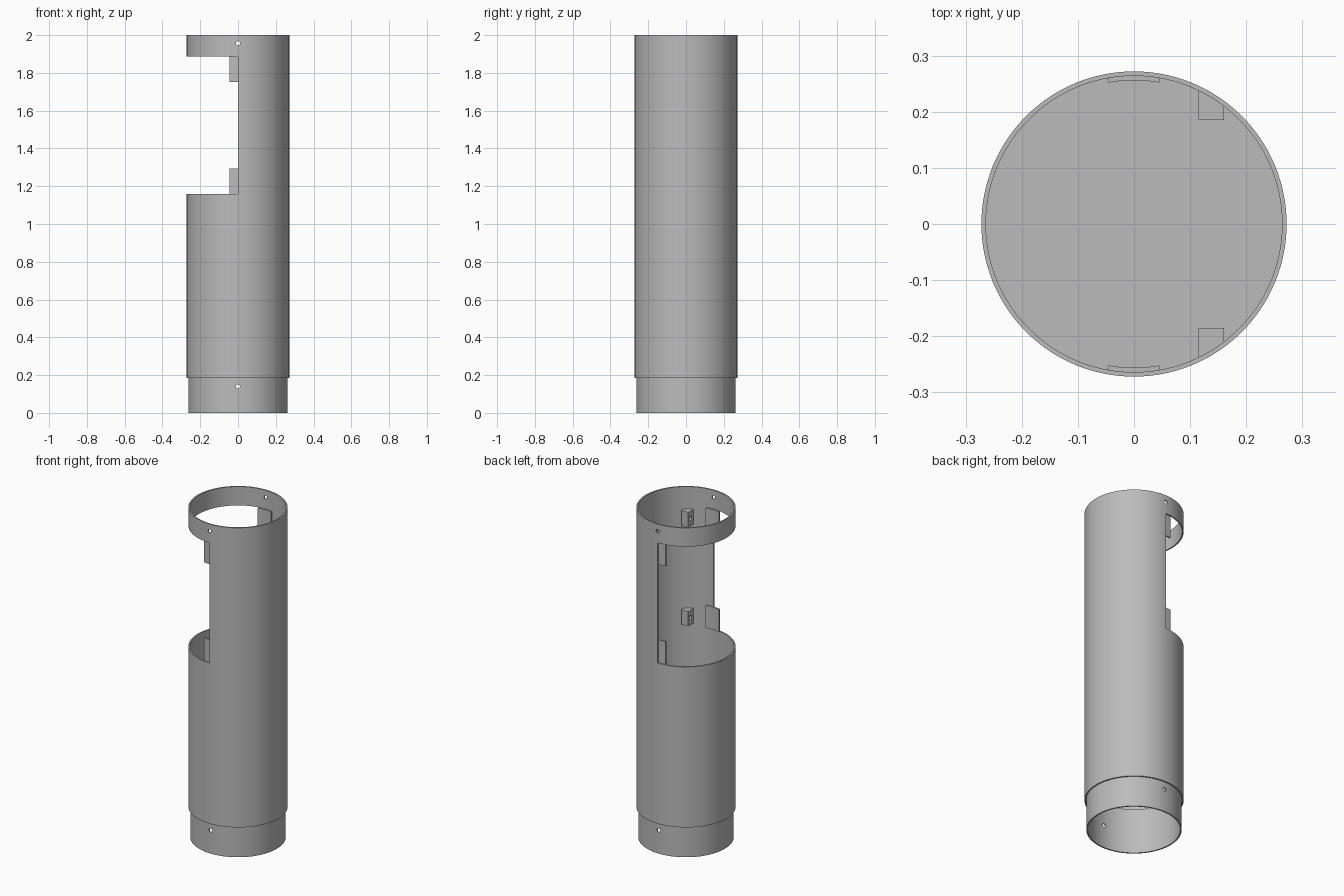
import bpy, bmesh, math
from mathutils import Matrix

if "Cube" in bpy.data.objects:
    bpy.data.objects.remove(bpy.data.objects["Cube"], do_unlink=True)

OUTER, INNER, TAB_IN = 0.272, 0.264, 0.256
WINDOW_LOW, WINDOW_HIGH = 1.158, 1.886

grey = bpy.data.materials.new("plain_grey")
grey.use_nodes = True
grey.diffuse_color = (0.5, 0.5, 0.5, 1)
grey.node_tree.nodes["Principled BSDF"].inputs["Base Color"].default_value = (0.5, 0.5, 0.5, 1)


def finish(name, bm):
    bmesh.ops.recalc_face_normals(bm, faces=bm.faces)
    mesh = bpy.data.meshes.new(name)
    bm.to_mesh(mesh)
    bm.free()
    mesh.materials.append(grey)
    obj = bpy.data.objects.new(name, mesh)
    bpy.context.collection.objects.link(obj)
    return obj


def tube(name, r_in, r_out, z0, z1, steps=128):
    """Open pipe made by spinning a rectangular wall section."""
    bm = bmesh.new()
    corners = [(r_in, z0), (r_out, z0), (r_out, z1), (r_in, z1)]
    verts = [bm.verts.new((r, 0, z)) for r, z in corners]
    edges = [bm.edges.new((verts[i], verts[(i + 1) % 4])) for i in range(4)]
    bmesh.ops.spin(bm, geom=verts + edges, cent=(0, 0, 0), axis=(0, 0, 1),
                   angle=math.tau, steps=steps)
    bmesh.ops.remove_doubles(bm, verts=bm.verts, dist=1e-5)
    return finish(name, bm)


def prism(name, outline, z0, z1):
    """Flat outline extruded upward."""
    bm = bmesh.new()
    face = bm.faces.new([bm.verts.new((x, y, z0)) for x, y in outline])
    top = bmesh.ops.extrude_face_region(bm, geom=[face])["geom"]
    bmesh.ops.translate(bm, vec=(0, 0, z1 - z0),
                        verts=[v for v in top if isinstance(v, bmesh.types.BMVert)])
    return finish(name, bm)


def rod(name, radius, length, centre, axis, segments=24):
    bm = bmesh.new()
    turn = Matrix.Rotation(math.pi / 2, 4, "X" if axis == "Y" else "Y")
    bmesh.ops.create_cone(bm, cap_ends=True, segments=segments, radius1=radius,
                          radius2=radius, depth=length,
                          matrix=Matrix.Translation(centre) @ turn)
    return finish(name, bm)


def cut(obj, cutter):
    mod = obj.modifiers.new("cut", "BOOLEAN")
    mod.operation, mod.solver, mod.object = "DIFFERENCE", "EXACT", cutter
    bpy.context.view_layer.objects.active = obj
    bpy.ops.object.modifier_apply(modifier=mod.name)
    bpy.data.objects.remove(cutter, do_unlink=True)


# Main tube with the half-round side window and upper screw holes
body = tube("body_tube", INNER, OUTER, 0.185, 2.0)
cut(body, prism("window_cutter", [(-0.5, -0.5), (0, -0.5), (0, 0.5), (-0.5, 0.5)],
                WINDOW_LOW, WINDOW_HIGH))
cut(body, rod("upper_hole_cutter", 0.011, 1, (0, 0, 1.957), "Y"))

# Coupler sleeve sticking out at the bottom, with screw holes
coupler = tube("coupler_sleeve", 0.254, 0.262, 0, 0.275)
cut(coupler, rod("lower_hole_cutter", 0.011, 1, (0, 0, 0.14), "Y"))

# Closed bulkhead inside the tube
bulkhead = rod("bulkhead", INNER, 0.03, (0, 0, 0), "Y", 128)
bulkhead.data.transform(Matrix.Translation((0, 0, 0.89)) @ Matrix.Rotation(math.pi / 2, 4, "X"))

parts = [body, coupler, bulkhead]

# Hatch tabs and drilled mounting blocks at the window corners
half = math.asin(0.045 / INNER)
angles = [half * (i / 6 - 1) for i in range(13)]
levels = {"lower": (WINDOW_LOW, 1.295, 1.22), "upper": (1.752, WINDOW_HIGH, 1.82)}
for level, (z0, z1, mid) in levels.items():
    for side, s in (("front", -1), ("back", 1)):
        arc = [(INNER * math.sin(a), s * INNER * math.cos(a)) for a in angles]
        arc += [(x, s * (TAB_IN ** 2 - x * x) ** 0.5) for x, y in reversed(arc)]
        parts.append(prism(f"{level}_{side}_tab", arc, z0, z1))

        block = prism(f"{level}_{side}_block",
                      [(0.115, s * 0.185), (0.16, s * 0.185), (0.16, s * 0.213), (0.115, s * 0.24)],
                      mid - 0.045, mid + 0.045)
        cut(block, rod("block_hole_cutter", 0.012, 0.08, (0.11, s * 0.207, mid), "X"))
        parts.append(block)

# Smooth round walls, crisp edges
bpy.ops.object.select_all(action="DESELECT")
for obj in parts:
    obj.select_set(True)
bpy.context.view_layer.objects.active = body
bpy.ops.object.shade_smooth_by_angle(angle=math.radians(30))
